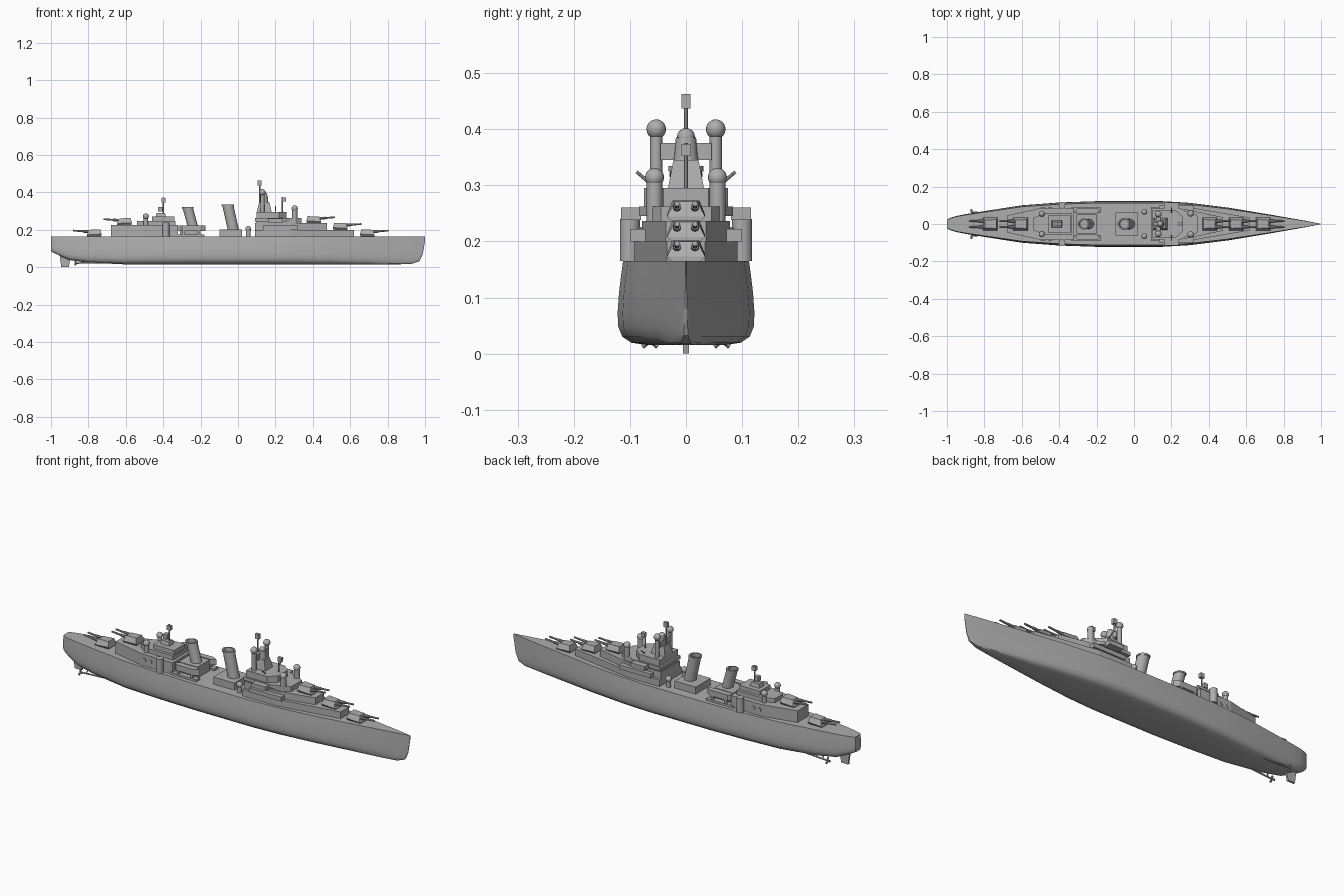
import bpy, bmesh, math
from mathutils import Vector

if "Cube" in bpy.data.objects:
    bpy.data.objects.remove(bpy.data.objects["Cube"])

grey = bpy.data.materials.new("ship grey")
grey.use_nodes = True
grey.diffuse_color = (0.42, 0.42, 0.42, 1)
grey.node_tree.nodes["Principled BSDF"].inputs["Base Color"].default_value = (0.42, 0.42, 0.42, 1)


def finish(name, bm, smooth=False):
    bmesh.ops.recalc_face_normals(bm, faces=bm.faces)
    mesh = bpy.data.meshes.new(name)
    bm.to_mesh(mesh)
    bm.free()
    mesh.materials.append(grey)
    ob = bpy.data.objects.new(name, mesh)
    bpy.context.collection.objects.link(ob)
    if smooth:
        bpy.ops.object.select_all(action='DESELECT')
        ob.select_set(True)
        bpy.context.view_layer.objects.active = ob
        bpy.ops.object.shade_smooth_by_angle(angle=math.radians(35))
    return ob


def loft(name, rings, smooth=False):
    """Skin closed rings of points and cap both ends."""
    bm = bmesh.new()
    vs = [[bm.verts.new(p) for p in r] for r in rings]
    n = len(vs[0])
    for a, b in zip(vs, vs[1:]):
        for i in range(n):
            j = (i + 1) % n
            bm.faces.new((a[i], a[j], b[j], b[i]))
    bm.faces.new(vs[0])
    bm.faces.new(vs[-1])
    bmesh.ops.remove_doubles(bm, verts=bm.verts, dist=0.0002)
    return finish(name, bm, smooth)


def prism(name, outline, z0, z1, taper=1.0):
    """Extrude a plan outline upwards, narrowing towards its centre."""
    cx = sum(p[0] for p in outline) / len(outline)
    cy = sum(p[1] for p in outline) / len(outline)
    top = [(cx + (x - cx) * taper, cy + (y - cy) * taper, z1) for x, y in outline]
    return loft(name, [[(x, y, z0) for x, y in outline], top])


def box(name, x0, x1, y0, y1, z0, z1, taper=1.0):
    return prism(name, [(x0, y0), (x1, y0), (x1, y1), (x0, y1)], z0, z1, taper)


def tube(name, a, b, r, r2=None, sides=16):
    a, b = Vector(a), Vector(b)
    bm = bmesh.new()
    bmesh.ops.create_cone(bm, cap_ends=True, segments=sides, radius1=r,
                          radius2=r if r2 is None else r2, depth=(b - a).length)
    turn = (b - a).to_track_quat('Z', 'Y')
    for v in bm.verts:
        v.co = turn @ v.co + (a + b) / 2
    return finish(name, bm, True)


def ball(name, c, r):
    bm = bmesh.new()
    bmesh.ops.create_uvsphere(bm, u_segments=16, v_segments=10, radius=r)
    bmesh.ops.translate(bm, verts=bm.verts, vec=c)
    return finish(name, bm, True)


def mirrored(maker, name, *args):
    for side, s in (("left", 1), ("right", -1)):
        maker(side + "_" + name, s, *args)


# Hull: stations of x, greatest half width, keel height
stations = [(-1, .022, .085), (-.985, .032, .077), (-.95, .043, .06), (-.9, .053, .038),
            (-.8, .069, .024), (-.6, .1, .015), (-.4, .115, .015), (-.2, .122, .015),
            (.15, .122, .015), (.3, .113, .015), (.5, .088, .015), (.7, .055, .015),
            (.85, .029, .015), (.93, .015, .018), (.97, .007, .032), (.988, .003, .07),
            (1, .0006, .14)]
section = [(.55, 0), (.8, .03), (.93, .1), (.99, .22), (1, .38), (.98, .62), (.95, .82), (.92, 1)]
DECK = .165
rings = []
for x, w, keel in stations:
    half = [(w * f, keel + (DECK - keel) * t) for f, t in section]
    rings.append([(x, y, z) for y, z in half] + [(x, -y, z) for y, z in reversed(half)])
loft("hull", rings, True)

# Rudder, shafts and propellers
loft("rudder", [[(-.955, y, .075), (-.89, y, .075), (-.905, y, 0), (-.945, y, 0)]
                for y in (-.005, .005)])


def screw(name, s):
    tube(name + "_shaft", (-.875, s * .064, .022), (-.66, s * .05, .026), .004, sides=8)
    tube(name + "_strut", (-.84, s * .063, .022), (-.83, s * .045, .05), .003, sides=6)
    for k in range(3):
        a = k * math.tau / 3 + math.pi / 2
        tip = (-.87, s * .064 + .016 * math.cos(a), .022 + .016 * math.sin(a))
        tube(name + "_blade", (-.867, s * .064, .022), tip, .003, .006, 6)


mirrored(screw, "propeller")


# Main gun turrets
def turret(name, x, z, d):
    rear, front = x - d * .04, x + d * .036
    h = z + .037
    loft(name + "_house", [
        [(rear, -.026, z), (front, -.026, z), (front, .026, z), (rear, .026, z)],
        [(rear - d * .002, -.034, z + .012), (front, -.034, z + .008),
         (front, .034, z + .008), (rear - d * .002, .034, z + .012)],
        [(rear + d * .004, -.024, h), (front - d * .012, -.02, h - .002),
         (front - d * .012, .02, h - .002), (rear + d * .004, .024, h)]])
    for s in (-1, 1):
        tube(name + "_barrel", (x + d * .015, s * .016, z + .024),
             (x + d * .11, s * .016, z + .031), .0055, .0045, 10)
        tube(name + "_sleeve", (x + d * .015, s * .016, z + .024),
             (x + d * .06, s * .016, z + .027), .008, .007, 10)


for i, (x, z, d) in enumerate([(.695, DECK, 1), (.55, .2, 1), (.408, .236, 1),
                               (-.61, .226, -1), (-.772, DECK, -1)]):
    turret("gun_turret_%d" % (i + 1), x, z, d)


# Forward superstructure, stepped towards the bow
def pointed(name, x0, x1, x2, w, tip, z0, z1):
    prism(name, [(x0, -w), (x1, -w), (x2, -tip), (x2, tip), (x1, w), (x0, w)], z0, z1)


pointed("forward_lower_house", .09, .28, .62, .092, .034, DECK, .2)
pointed("forward_middle_house", .09, .28, .475, .078, .036, .2, .236)
pointed("bridge", .095, .3, .34, .07, .045, .236, .262)
pointed("bridge_deck", .09, .25, .31, .084, .05, .245, .262)
pointed("bridge_top", .1, .22, .26, .075, .04, .262, .295)
box("bridge_tower", .1, .18, -.032, .032, .295, .345, .7)
box("cross_beam", .118, .142, -.045, .045, .345, .375)
tube("director_base", (.14, 0, .345), (.14, 0, .385), .022, .018)
ball("director_dome", (.14, 0, .386), .016)


def forward_side(name, s):
    tube(name + "_tall_pillar", (.13, s * .053, .29), (.13, s * .053, .4), .011)
    ball(name + "_tall_dome", (.13, s * .053, .4), .0175)
    tube(name + "_short_pillar", (.303, s * .056, .2), (.303, s * .056, .31), .014)
    ball(name + "_short_dome", (.303, s * .056, .314), .017)
    tube(name + "_light_gun", (.2, s * .06, .3), (.2, s * .088, .324), .003, sides=8)
    tube(name + "_funnel_pillar", (.055, s * .065, DECK), (.055, s * .065, .205), .012)
    ball(name + "_funnel_dome", (.055, s * .065, .205), .0155)
    box(name + "_boat", .135, .32, s * .072, s * .1, .2, .222)
    box(name + "_wing", .16, .24, s * .08, s * .116, .238, .26)


mirrored(forward_side, "forward")


# Masts with radar plates
def mast(name, x, z0, z1, plates):
    tube(name + "_pole", (x, 0, z0), (x, 0, z1), .004, sides=8)
    for dx, z, w, h in plates:
        box(name + "_plate", x + dx - .011, x + dx + .011, -w, w, z - h, z + h)


mast("main_mast", .115, .33, .463, [(0, .45, .008, .013)])
mast("bridge_mast", .237, .29, .375, [(.008, .363, .008, .011)])
mast("aft_mast", -.4, .26, .374, [(.002, .358, .009, .011), (-.016, .31, .012, .012)])


# Raked funnels with a hollow top
def funnel(name, x0, z0, x1, z1, r):
    rings = []
    for t, f in ((0, 1), (.93, 1), (.93, 1.1), (1, 1.1), (1, .82), (.85, .82)):
        cx, cz = x0 + (x1 - x0) * t, z0 + (z1 - z0) * t
        rings.append([(cx + r * f * math.cos(a), r * .95 * f * math.sin(a), cz)
                      for a in (k * math.tau / 24 for k in range(24))])
    loft(name, rings, True)


box("forward_funnel_base", -.1, .022, -.062, .062, DECK, .202)
funnel("forward_funnel", -.025, .2, -.055, .334, .03)
box("aft_funnel_base", -.31, -.2, -.05, .05, DECK, .222)
funnel("aft_funnel", -.242, .22, -.27, .322, .028)

# Aft superstructure
prism("aft_house", [(-.32, -.085), (-.32, .085), (-.5, .085), (-.68, .045),
                    (-.68, -.045), (-.5, -.085)], DECK, .226)
prism("aft_upper_house", [(-.335, -.06), (-.335, .06), (-.47, .06), (-.54, .032),
                          (-.54, -.032), (-.47, -.06)], .226, .248)
box("aft_control_room", -.46, -.34, -.045, .045, .248, .27)
box("aft_director", -.44, -.385, -.02, .02, .27, .29, .8)


def aft_side(name, s):
    tube(name + "_tower", (-.385, s * .1, DECK), (-.385, s * .1, .24), .018)
    tube(name + "_pillar", (-.493, s * .055, .22), (-.493, s * .055, .272), .012)
    ball(name + "_dome", (-.493, s * .055, .272), .016)
    for x in (-.485, -.45):
        tube(name + "_porthole", (x, s * .08, .196), (x, s * .089, .196), .011)
    # Boat on cradles beside the funnel
    for x in (-.29, -.21):
        box(name + "_cradle", x - .006, x + .006, s * .055, s * .085, DECK, .2)
    prism(name + "_boat", [(-.318, s * .068), (-.3, s * .056), (-.2, s * .056),
                           (-.175, s * .07), (-.2, s * .086), (-.3, s * .086)], .193, .223)
    box(name + "_launch", -.335, -.18, s * .06, s * .09, DECK, .176)


mirrored(aft_side, "aft")
